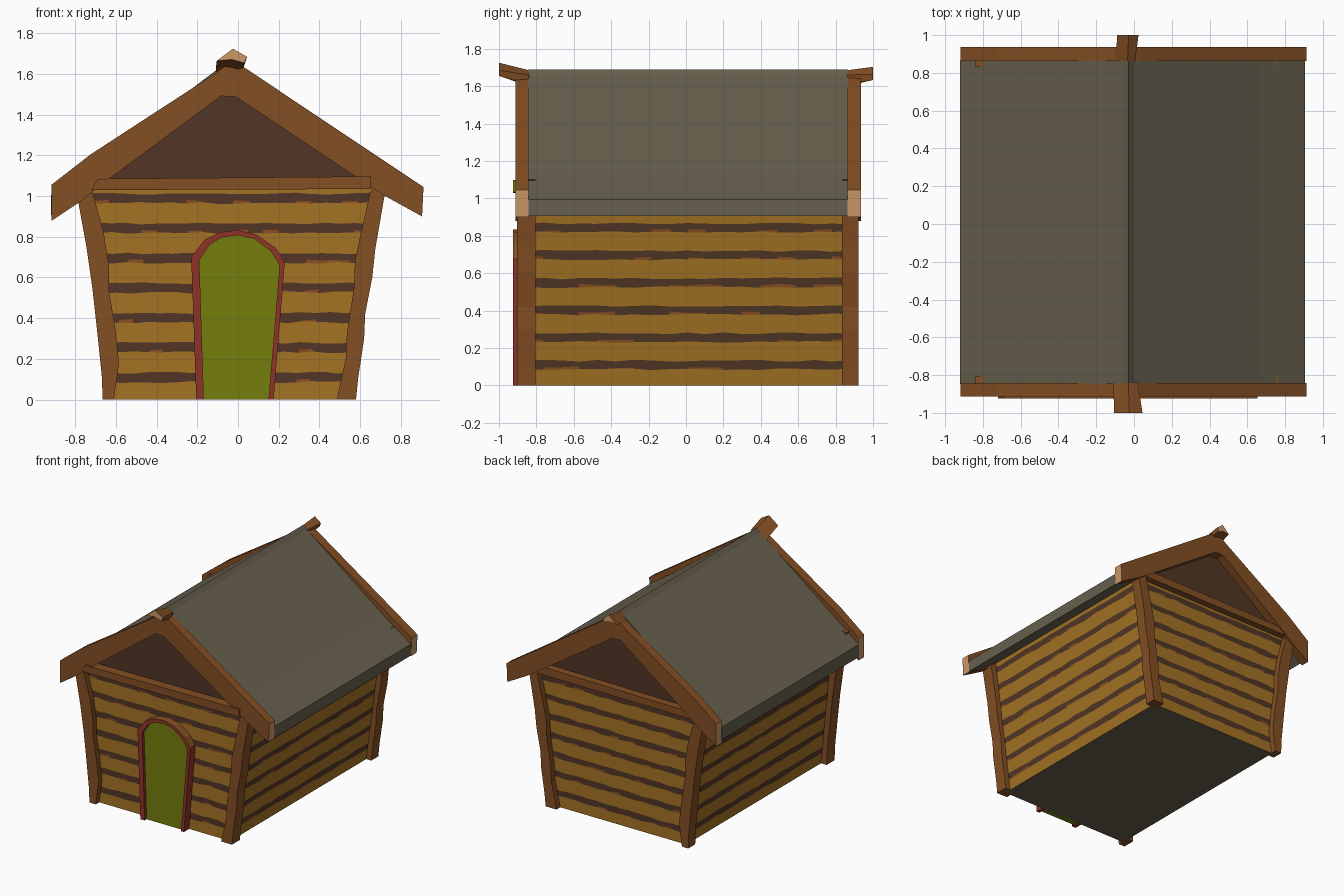
import bpy, bmesh, random

if "Cube" in bpy.data.objects:
    bpy.data.objects.remove(bpy.data.objects["Cube"])

random.seed(4)


def srgb(r, g, b):
    f = lambda c: ((c / 255 + 0.055) / 1.055) ** 2.4 if c > 10 else c / 255 / 12.92
    return (f(r), f(g), f(b), 1)


def material(name, *rgb):
    m = bpy.data.materials.new(name)
    m.diffuse_color = srgb(*rgb)
    m.use_nodes = True
    m.node_tree.nodes["Principled BSDF"].inputs["Base Color"].default_value = m.diffuse_color
    return m


PLANK = material("ochre plank", 164, 115, 36)
GAP = material("dark brown gap", 82, 54, 38)
RUST = material("rust fleck", 138, 80, 34)
WOOD = material("brown timber", 132, 79, 36)
CUT = material("pale cut wood", 204, 152, 104)
ROOF = material("grey olive roof", 103, 96, 78)
DOOR = material("moss green door", 118, 126, 12)
FRAME = material("red door frame", 144, 52, 40)


def finish(name, bm, mats, rule=None):
    bmesh.ops.recalc_face_normals(bm, faces=bm.faces)
    bm.normal_update()
    if rule:
        for f in bm.faces:
            f.material_index = rule(f)
    me = bpy.data.meshes.new(name)
    bm.to_mesh(me)
    bm.free()
    for m in mats:
        me.materials.append(m)
    ob = bpy.data.objects.new(name, me)
    bpy.context.collection.objects.link(ob)
    return ob


def loft(name, pts_a, ya, pts_b, yb, mats, rule=None):
    """Solid between two xz outlines placed at two y positions."""
    bm = bmesh.new()
    a = [bm.verts.new((x, ya, z)) for x, z in pts_a]
    b = [bm.verts.new((x, yb, z)) for x, z in pts_b]
    bm.faces.new(a)
    bm.faces.new(b[::-1])
    n = len(a)
    for i in range(n):
        j = (i + 1) % n
        bm.faces.new((a[i], b[i], b[j], a[j]))
    return finish(name, bm, mats, rule)


def prism(name, pts, y0, y1, mats, rule=None):
    return loft(name, pts, y0, pts, y1, mats, rule)


# Log walls: a flared ring loft with wavy plank, fleck and gap rows
def wall_x(z, right):
    return 0.535 + 0.135 * z if right else -0.615 - 0.10 * z


Y0, Y1, COLS = -0.86, 0.875, 18
rows = [(0.0, PLANK)]
for k in range(7):
    c = 0.11 + 0.1467 * k
    rows += [(c - 0.024, RUST), (c - 0.012, GAP), (c + 0.022, PLANK)]
rows.append((1.08, PLANK))
wall_mats = [PLANK, GAP, RUST, ROOF]
bm = bmesh.new()
rings = []
for i, (z, _) in enumerate(rows):
    ring = []
    for side in range(4):
        for c in range(COLS):
            t = c / COLS
            zz = z
            if 0 < i < len(rows) - 1:
                zz += random.uniform(-0.005, 0.005)
            l, r = wall_x(zz, False), wall_x(zz, True)
            x, y = [(l + (r - l) * t, Y0), (r, Y0 + (Y1 - Y0) * t),
                    (r + (l - r) * t, Y1), (l, Y1 + (Y0 - Y1) * t)][side]
            ring.append(bm.verts.new((x, y, zz)))
    rings.append(ring)
n = len(rings[0])
for i in range(len(rings) - 1):
    fleck = False
    for c in range(n):
        d = (c + 1) % n
        f = bm.faces.new((rings[i][c], rings[i][d], rings[i + 1][d], rings[i + 1][c]))
        m = rows[i][1]
        if m is RUST and random.random() > 0.25:
            m = GAP
        f.material_index = wall_mats.index(m)
bm.faces.new(rings[0][::-1]).material_index = 3
bm.faces.new(rings[-1])
finish("log_walls", bm, wall_mats)

# Gable infill under the roof
prism("gable", [(-0.74, 1.05), (0.68, 1.05), (-0.03, 1.57)], -0.85, 0.868, [GAP])

# Crooked corner posts, tops just piercing the roof
left_post = [(-0.665, 0), (-0.67, 0.12), (-0.695, 0.36), (-0.715, 0.54), (-0.745, 0.75),
             (-0.785, 0.97), (-0.84, 1.09), (-0.77, 1.10), (-0.715, 1.02), (-0.66, 0.82),
             (-0.635, 0.66), (-0.635, 0.54), (-0.605, 0.36), (-0.585, 0.18), (-0.61, 0)]
right_post = [(0.58, 0), (0.59, 0.10), (0.62, 0.30), (0.625, 0.42), (0.66, 0.60),
              (0.675, 0.74), (0.72, 1.0), (0.76, 1.10), (0.71, 1.10), (0.65, 1.02),
              (0.60, 0.80), (0.575, 0.68), (0.57, 0.55), (0.535, 0.32), (0.53, 0.20), (0.485, 0)]
for end, y0, y1 in (("front", -0.903, -0.805), ("back", 0.835, 0.922)):
    prism(end + "_left_post", left_post, y0, y1, [WOOD])
    prism(end + "_right_post", right_post, y0, y1, [WOOD])

# Roof slabs with a slight kick at the eaves
prism("roof", [(-0.03, 1.69), (0.0, 1.655), (0.67, 1.155), (0.905, 0.995), (0.905, 0.905),
               (0.68, 1.04), (-0.03, 1.54), (-0.74, 1.04), (-0.92, 0.905), (-0.92, 1.005),
               (-0.72, 1.155), (-0.06, 1.655)], -0.846, 0.866, [ROOF])

# Barge boards and tie beams at both ends, pale wood on the sawn ends
barge = [(-0.03, 1.665), (-0.11, 1.605), (-0.725, 1.205), (-0.918, 1.055), (-0.918, 0.878),
         (-0.78, 0.97), (-0.64, 1.08), (-0.083, 1.492), (-0.01, 1.488), (0.58, 1.095),
         (0.715, 1.005), (0.905, 0.90), (0.912, 1.045), (0.035, 1.63)]
tie = [(-0.72, 1.03), (0.655, 1.035), (0.655, 1.097), (-0.69, 1.085)]
sawn = lambda f: int(abs(f.normal.x) > 0.9)
for end, y0, y1 in (("front", -0.912, -0.843), ("back", 0.864, 0.936)):
    prism(end + "_barge_board", barge, y0, y1, [WOOD, CUT], sawn)
prism("front_tie_beam", tie, -0.924, -0.84, [WOOD, DOOR], lambda f: int(f.normal.x > 0.9))
prism("back_tie_beam", tie, 0.85, 0.928, [WOOD])

# Ridge beam ends tilting upward
tip = [(-0.105, 1.665), (-0.025, 1.725), (0.045, 1.685), (0.03, 1.655), (-0.03, 1.672)]
root = [(-0.11, 1.61), (-0.03, 1.685), (0.02, 1.66), (0.02, 1.61), (-0.03, 1.60)]
tip_face = lambda f: int(abs(f.normal.y) > 0.9)
loft("front_ridge_beam", tip, -1.0, root, -0.84, [WOOD, CUT], tip_face)
tip_back = [(x * 0.75 - 0.01, z - 0.022) for x, z in tip]
root_back = [(x * 0.8 - 0.01, z) for x, z in root]
loft("back_ridge_beam", tip_back, 1.0, root_back, 0.86, [WOOD, CUT], tip_face)

# Arched door and its raised frame
outer = [(-0.205, 0), (-0.23, 0.70), (-0.165, 0.785), (-0.09, 0.822), (0, 0.833),
         (0.09, 0.812), (0.185, 0.745), (0.23, 0.675), (0.175, 0)]
inner = [(-0.168, 0), (-0.19, 0.685), (-0.14, 0.76), (-0.08, 0.797), (0, 0.808),
         (0.08, 0.79), (0.16, 0.73), (0.205, 0.66), (0.15, 0)]
prism("door_frame", outer + inner[::-1], -0.925, -0.85, [FRAME, WOOD],
      lambda f: int(f.normal.z > 0.3))
prism("door", inner, -0.90, -0.85, [DOOR])
